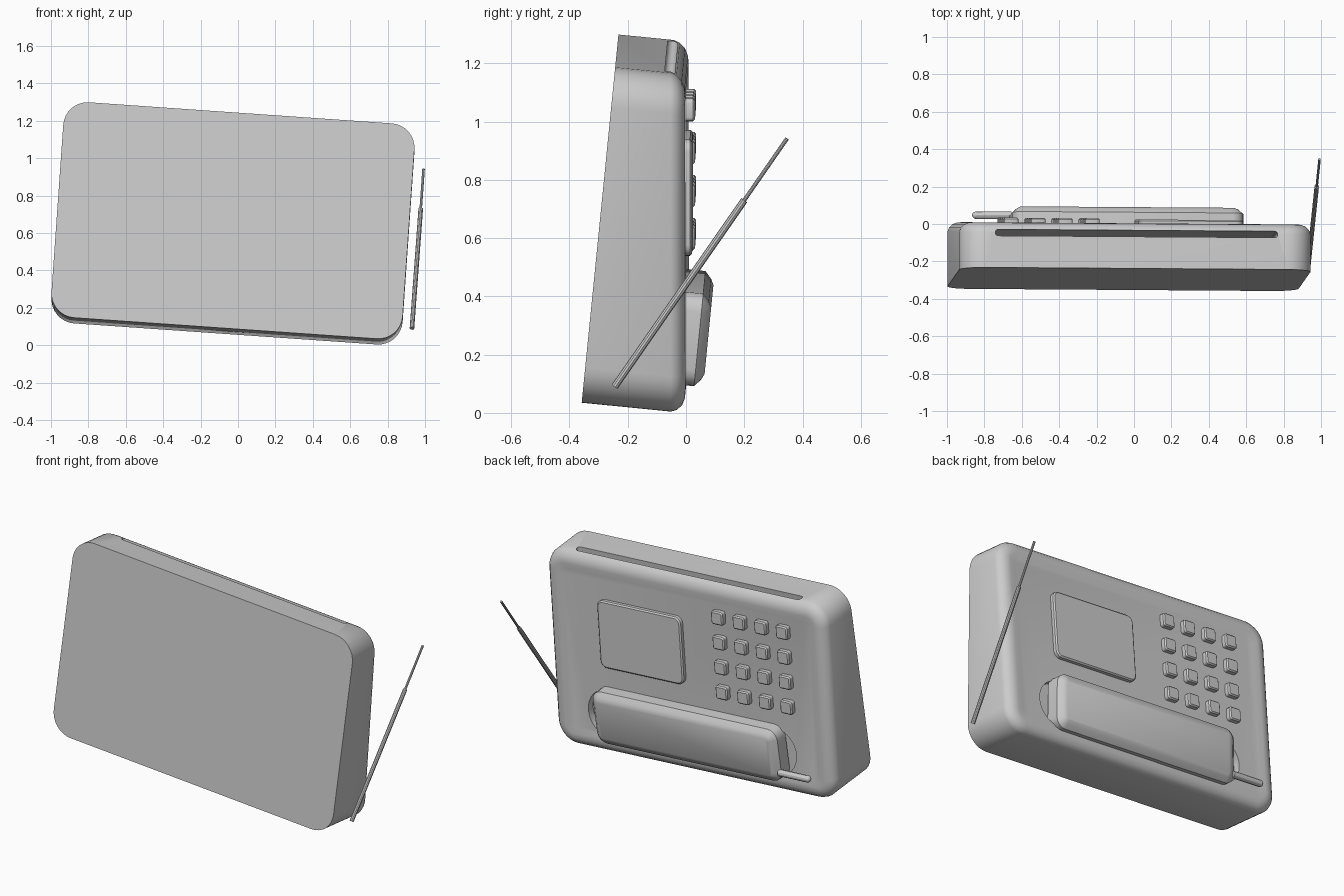
import bpy, bmesh, math
from mathutils import Matrix, Vector

cube = bpy.data.objects.get("Cube")
if cube:
    bpy.data.objects.remove(cube)

grey = bpy.data.materials.new("plain grey")
grey.use_nodes = True
grey.diffuse_color = (0.6, 0.6, 0.6, 1)
grey.node_tree.nodes["Principled BSDF"].inputs["Base Color"].default_value = (0.6, 0.6, 0.6, 1)

# The case leans and rolls; its panel is tapered so that it stands upright
TAPER = 0.1
BASE = (Matrix.Translation((-0.027, -0.295, 0.667))
        @ Matrix.Rotation(math.radians(-5.7), 4, 'X')
        @ Matrix.Rotation(math.radians(4), 4, 'Y'))
PANEL = BASE @ Matrix.Translation((0, 0.30, 0)) @ Matrix.Rotation(math.atan(TAPER), 4, 'X')


def outline(hw, hv, r, seg):
    """Rounded rectangle in the x-z plane."""
    pts = []
    for i, (sx, sz) in enumerate([(1, 1), (-1, 1), (-1, -1), (1, -1)]):
        for k in range(seg + 1):
            a = math.pi / 2 * (i + k / seg)
            pts.append((sx * (hw - r) + r * math.cos(a), sz * (hv - r) + r * math.sin(a)))
    return pts


def make(name, bm, frame):
    bmesh.ops.recalc_face_normals(bm, faces=bm.faces)
    mesh = bpy.data.meshes.new(name)
    bm.to_mesh(mesh)
    bm.free()
    obj = bpy.data.objects.new(name, mesh)
    obj.matrix_world = frame
    mesh.materials.append(grey)
    bpy.context.collection.objects.link(obj)
    return obj


def plate(name, hw, hv, r, layers, frame, seg=5):
    """Stack rounded outlines; each layer is (inset, depth, taper)."""
    bm = bmesh.new()
    rings = []
    for inset, depth, taper in layers:
        pts = outline(hw - inset, hv - inset, max(r - inset, r * 0.3), seg)
        rings.append([bm.verts.new((x, depth - taper * z, z)) for x, z in pts])
    for a, b in zip(rings, rings[1:]):
        for i in range(len(a)):
            j = (i + 1) % len(a)
            bm.faces.new((a[i], a[j], b[j], b[i]))
    bm.faces.new(rings[0])
    bm.faces.new(rings[-1])
    return make(name, bm, frame)


def rod(name, start, end, radius, frame=Matrix(), sides=10):
    start, end = Vector(start), Vector(end)
    d = end - start
    bm = bmesh.new()
    bmesh.ops.create_cone(bm, cap_ends=True, segments=sides, radius1=radius, radius2=radius,
                          depth=d.length,
                          matrix=Matrix.Translation((start + end) / 2)
                          @ d.to_track_quat('Z', 'Y').to_matrix().to_4x4())
    return make(name, bm, frame)


def smooth(obj, angle=30):
    bpy.ops.object.select_all(action='DESELECT')
    obj.select_set(True)
    bpy.context.view_layer.objects.active = obj
    bpy.ops.object.shade_smooth_by_angle(angle=math.radians(angle))


def cut(obj, cutter):
    mod = obj.modifiers.new("cut", 'BOOLEAN')
    mod.operation, mod.solver, mod.object = 'DIFFERENCE', 'EXACT', cutter
    cutter.hide_render = True
    bpy.context.view_layer.objects.active = obj
    bpy.ops.object.modifier_apply(modifier=mod.name)
    bpy.data.objects.remove(cutter)


parts = []

# Wedge case with a rounded rim and a shallow sunken panel
rim = [(0, -0.05), (0.008, -0.03), (0.025, -0.012), (0.05, -0.002), (0.075, 0), (0.11, -0.006)]
case = plate("case", 0.941, 0.58, 0.13,
             [(0, 0, 0)] + [(i, 0.30 + d, TAPER) for i, d in rim], BASE, 8)

# Paper slot along the top, and two round cups beneath the handset ends
slot_frame = BASE @ Matrix.Translation((0, 0.188, 0.5)) @ Matrix.Rotation(math.pi / 2, 4, 'X')
cut(case, plate("slot_cutter", 0.757, 0.0175, 0.017, [(0, -0.3, 0), (0, 0.3, 0)], slot_frame, 4))
for side in (-1, 1):
    x = 0.01 + side * 0.56
    cut(case, rod("cup_cutter", (x, -0.05, -0.344), (x, 0.1, -0.344), 0.14, PANEL, 32))
parts.append(case)

# Handset with chamfered edges and its stub aerial
handset_frame = BASE @ Matrix.Translation((0.01, 0, -0.342))
parts.append(plate("handset", 0.62, 0.16, 0.06,
                   [(0, 0.30, 0), (0, 0.378, 0), (0.025, 0.40, 0), (0.045, 0.41, 0)],
                   handset_frame, 4))
parts.append(rod("handset_aerial", (-0.6, 0.382, -0.44), (-0.79, 0.382, -0.44), 0.02, BASE, 12))
bm = bmesh.new()
bmesh.ops.create_uvsphere(bm, u_segments=12, v_segments=8, radius=0.02)
parts.append(make("handset_aerial_tip", bm, BASE @ Matrix.Translation((-0.79, 0.382, -0.44))))

# Display plate
parts.append(plate("display", 0.28, 0.20, 0.04,
                   [(0, -0.02, 0), (0, 0.014, 0), (0.008, 0.021, 0)],
                   PANEL @ Matrix.Translation((0.31, 0, 0.14))))

# Four by four keypad
for row in range(4):
    for col in range(4):
        spot = Matrix.Translation((-0.225 - 0.145 * col, 0, 0.39 - 0.148 * row))
        parts.append(plate(f"key_{row + 1}_{col + 1}", 0.039, 0.039, 0.014,
                           [(0, -0.02, 0), (0, 0.019, 0), (0.007, 0.026, 0)],
                           PANEL @ spot, 3))

# Telescopic aerial beside the case
joint = (0.977, 0.2, 0.73)
parts.append(rod("aerial_lower", (0.93, -0.245, 0.09), joint, 0.0125))
parts.append(rod("aerial_upper", joint, (0.992, 0.347, 0.942), 0.007))

for part in parts:
    smooth(part)
